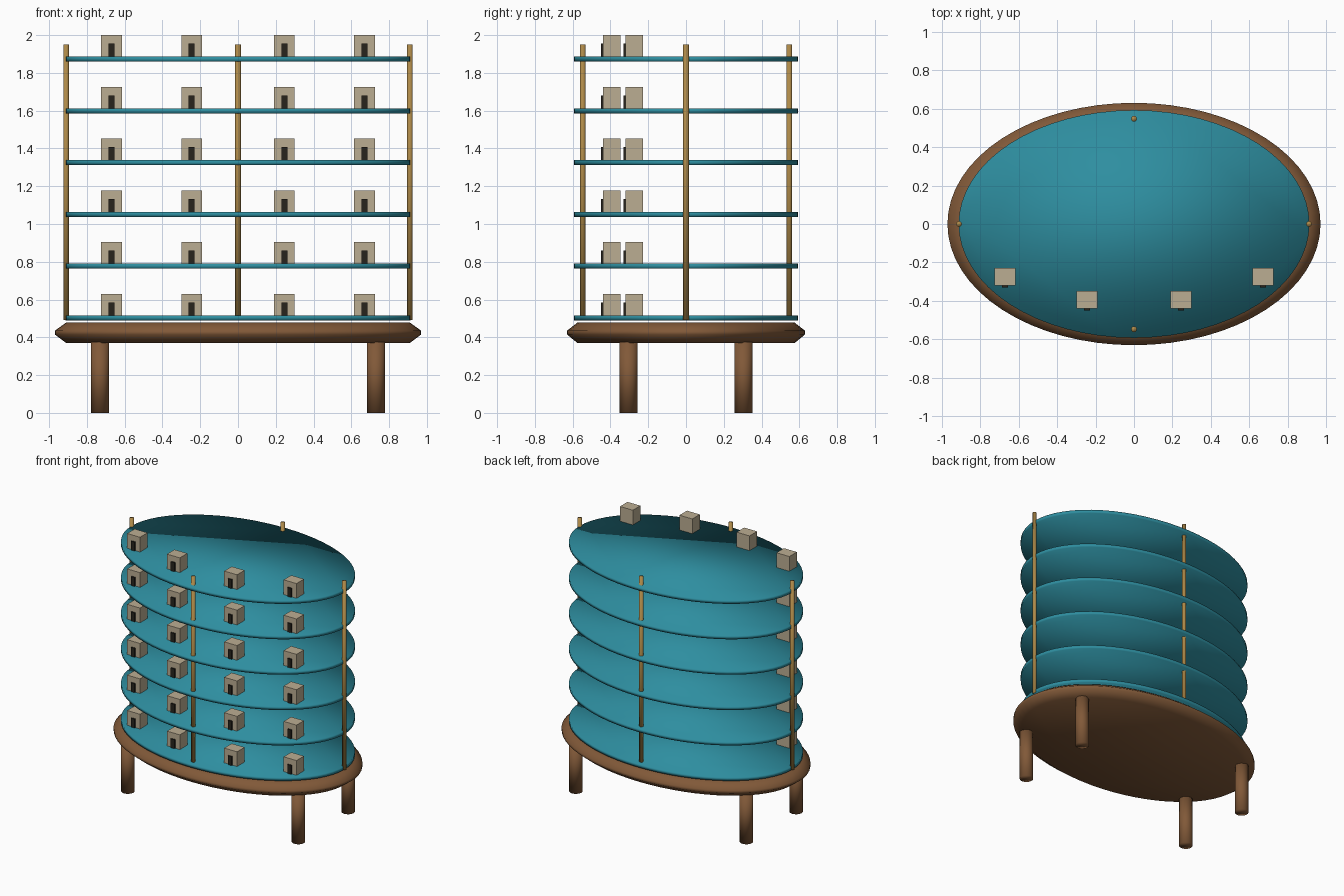
import bpy, bmesh, math

if "Cube" in bpy.data.objects:
    bpy.data.objects.remove(bpy.data.objects["Cube"])


def material(name, rgb):
    m = bpy.data.materials.new(name)
    m.diffuse_color = (*rgb, 1)
    m.use_nodes = True
    m.node_tree.nodes["Principled BSDF"].inputs["Base Color"].default_value = m.diffuse_color
    return m


TEAL = material("teal", (0.027, 0.27, 0.35))
WOOD = material("brown wood", (0.22, 0.1, 0.04))
BRASS = material("brass", (0.42, 0.25, 0.065))
STONE = material("sandstone", (0.5, 0.42, 0.29))
DARK = material("dark doorway", (0.02, 0.017, 0.012))


def lathe(name, rings, mat, at=(0, 0), sides=64):
    """Stack of elliptical rings (rx, ry, z), capped and smooth."""
    bm = bmesh.new()
    loops = []
    for rx, ry, z in rings:
        loops.append([bm.verts.new((rx * math.cos(2 * math.pi * i / sides),
                                    ry * math.sin(2 * math.pi * i / sides), z))
                      for i in range(sides)])
    for a, b in zip(loops, loops[1:]):
        for i in range(sides):
            j = (i + 1) % sides
            bm.faces.new((a[i], a[j], b[j], b[i]))
    bm.faces.new(loops[0][::-1])
    bm.faces.new(loops[-1])
    for f in bm.faces:
        f.smooth = True
    return finish(name, bm, mat, (at[0], at[1], 0))


def box(name, size, center, mat):
    bm = bmesh.new()
    bmesh.ops.create_cube(bm, size=1)
    bmesh.ops.scale(bm, vec=size, verts=bm.verts)
    return finish(name, bm, mat, center)


def finish(name, bm, mat, loc):
    me = bpy.data.meshes.new(name)
    bm.to_mesh(me)
    bm.free()
    me.materials.append(mat)
    ob = bpy.data.objects.new(name, me)
    ob.location = loc
    bpy.context.collection.objects.link(ob)
    return ob


# Base with a pointed rim
lathe("base", [(0.91, 0.575, 0.37), (0.97, 0.63, 0.415),
               (0.97, 0.63, 0.435), (0.91, 0.575, 0.478)], WOOD)

# Four legs
for x in (-0.73, 0.73):
    for y in (-0.304, 0.304):
        lathe("leg", [(0.048, 0.048, 0), (0.048, 0.048, 0.375)], WOOD, (x, y), 24)

# Four tall posts on the deck edges
for x, y in ((-0.91, 0), (0.91, 0), (0, -0.547), (0, 0.547)):
    lathe("post", [(0.015, 0.015, 0.492), (0.015, 0.015, 1.95)], BRASS, (x, y), 12)

# Six oval decks, each with a curved row of four huts at the front
for level in range(6):
    z = 0.503 + 0.274 * level
    lathe("deck", [(0.912, 0.592, z - 0.0135), (0.912, 0.592, z + 0.0135)], TEAL)
    floor = z + 0.0125
    for x, y in ((-0.67, -0.274), (-0.245, -0.394), (0.245, -0.394), (0.67, -0.274)):
        box("hut", (0.11, 0.092, 0.115), (x, y, floor + 0.0575), STONE)
        box("hut_door", (0.032, 0.02, 0.07), (x, y - 0.046, floor + 0.035), DARK)
